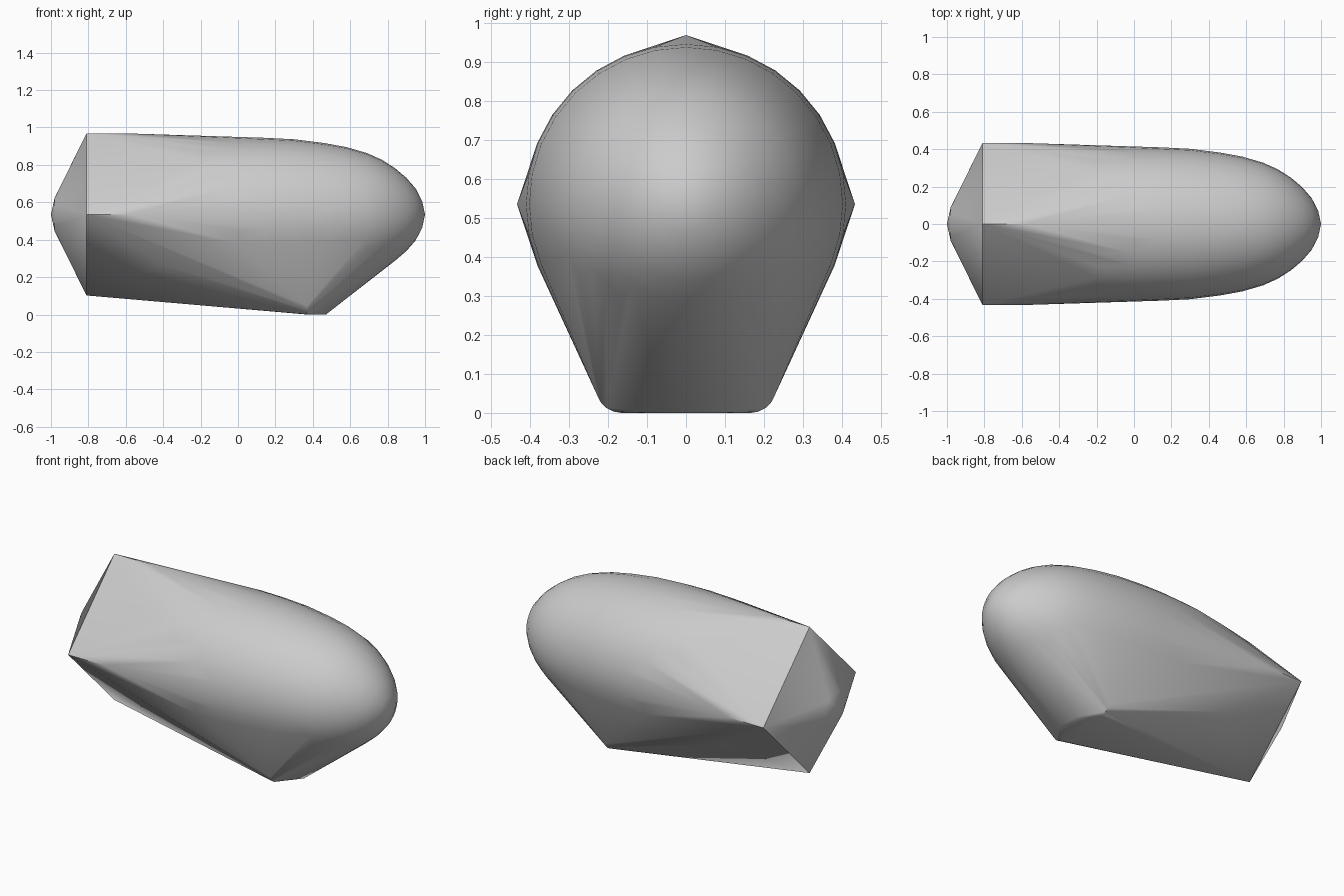
import bpy, bmesh
from math import sin, cos, pi

if "Cube" in bpy.data.objects:
    bpy.data.objects.remove(bpy.data.objects["Cube"])

AXIS_Z = 0.535
bm = bmesh.new()


def ring(x, r, y=0.0, z=AXIS_Z, n=32):
    """Circle of points around the x direction."""
    for i in range(n):
        a = 2 * pi * i / n
        bm.verts.new((x, y + r * cos(a), z + r * sin(a)))


# rounded body: (x, radius) stations from tail to nose
stations = [(-0.98, 0.09), (-0.8, 0.22), (-0.6, 0.32), (-0.4, 0.38),
            (-0.2, 0.405), (0.0, 0.412), (0.14, 0.41), (0.3, 0.402),
            (0.46, 0.382), (0.58, 0.36), (0.69, 0.328), (0.77, 0.292),
            (0.84, 0.247), (0.9, 0.196), (0.95, 0.138), (0.985, 0.07)]
for x, r in stations:
    ring(x, r)
bm.verts.new((-1, 0, AXIS_Z))
bm.verts.new((1, 0, AXIS_Z))

# four tail fin tips, each a short straight edge
for k in range(4):
    a = k * pi / 2
    for x in (-0.81, -0.58):
        bm.verts.new((x, 0.433 * cos(a), AXIS_Z + 0.433 * sin(a)))

# underside: front lip in the middle, round pods at both sides
for s in (-1, 1):
    bm.verts.new((0.47, s * 0.055, 0.0))
    ring(0.345, 0.06, s * 0.165, 0.066, 20)
    ring(0.37, 0.066, s * 0.165, 0.066, 20)

# wrap everything in one taut skin
res = bmesh.ops.convex_hull(bm, input=bm.verts[:])
loose = {g for g in res["geom_interior"] + res["geom_unused"]
         if isinstance(g, bmesh.types.BMVert)}
bmesh.ops.delete(bm, geom=list(loose), context='VERTS')
bmesh.ops.recalc_face_normals(bm, faces=bm.faces[:])

mesh = bpy.data.meshes.new("hull_body")
bm.to_mesh(mesh)
bm.free()
hull = bpy.data.objects.new("hull_body", mesh)
bpy.context.collection.objects.link(hull)
bpy.context.view_layer.objects.active = hull
hull.select_set(True)
bpy.ops.object.shade_smooth_by_angle(angle=pi / 6)
